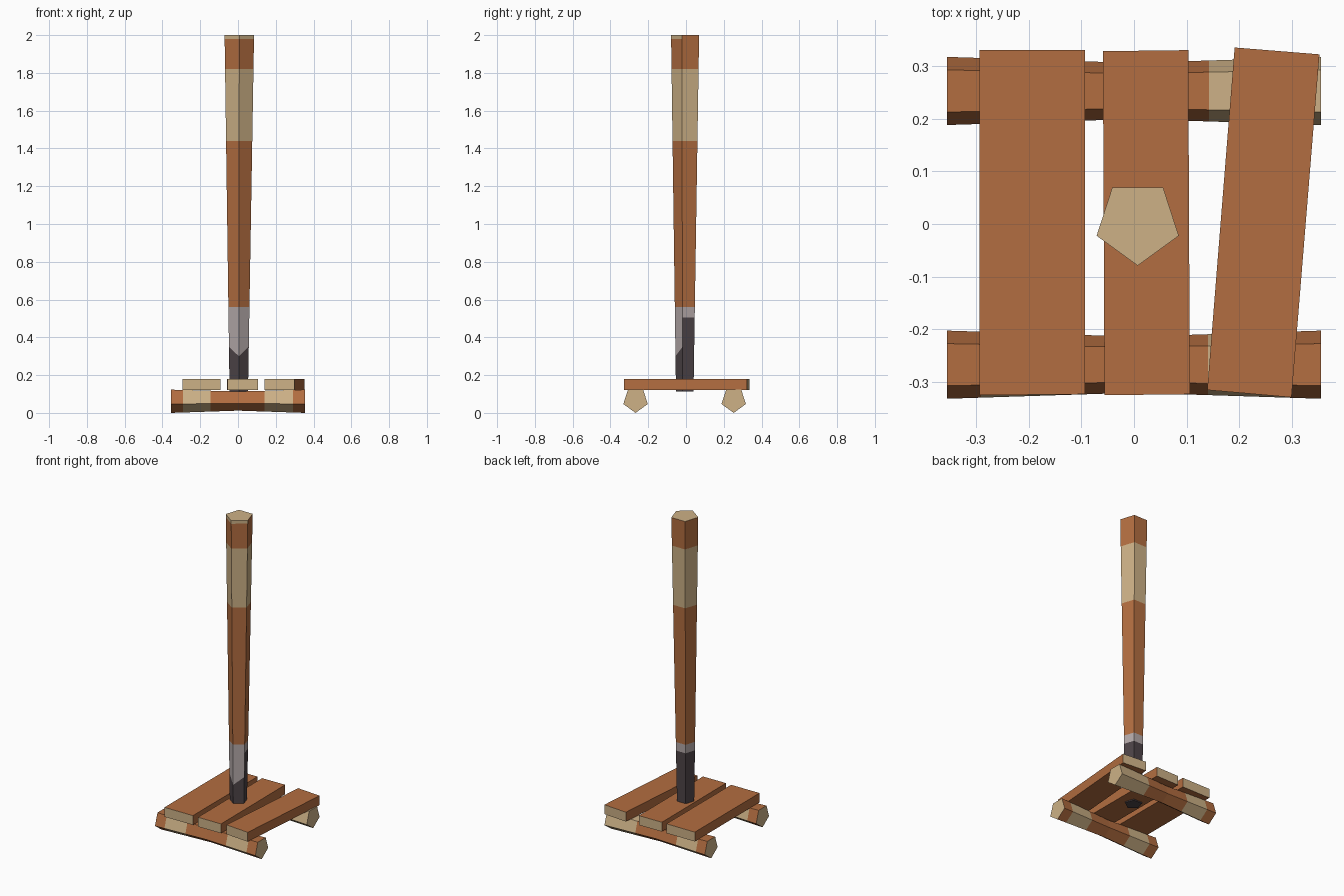
import bpy, bmesh, math
from mathutils import Vector

if "Cube" in bpy.data.objects:
    bpy.data.objects.remove(bpy.data.objects["Cube"])


def material(name, rgb):
    m = bpy.data.materials.new(name)
    m.diffuse_color = (*rgb, 1)
    m.use_nodes = True
    m.node_tree.nodes["Principled BSDF"].inputs["Base Color"].default_value = m.diffuse_color
    return m


MATS = [material("brown wood", (0.45, 0.155, 0.052)),
        material("pale wood", (0.61, 0.44, 0.24)),
        material("light grey", (0.46, 0.40, 0.40)),
        material("charcoal", (0.075, 0.058, 0.064))]
BROWN, PALE, GREY, CHARCOAL = range(4)


def loft(name, rings, rule, start_cap, end_cap):
    """Join matching rings of points; rule(band, side) picks each colour."""
    bm = bmesh.new()
    vs = [[bm.verts.new(p) for p in ring] for ring in rings]
    n = len(rings[0])
    for i in range(len(rings) - 1):
        for k in range(n):
            j = (k + 1) % n
            f = bm.faces.new((vs[i][k], vs[i][j], vs[i + 1][j], vs[i + 1][k]))
            f.material_index = rule(i, k)
    bm.faces.new(vs[0]).material_index = start_cap
    bm.faces.new(vs[-1]).material_index = end_cap
    bmesh.ops.recalc_face_normals(bm, faces=bm.faces)
    me = bpy.data.meshes.new(name)
    bm.to_mesh(me)
    bm.free()
    for m in MATS:
        me.materials.append(m)
    ob = bpy.data.objects.new(name, me)
    bpy.context.collection.objects.link(ob)
    return ob


def pentagon(r):
    """Five points, first one pointing down the second axis."""
    return [(r * math.cos(a), r * math.sin(a))
            for a in (math.radians(-90 + 72 * k) for k in range(5))]


# Post: five-sided, widening upward, with colour bands
def post_ring(z, dip=0.0):
    ring = []
    for k in range(5):
        h = z - (dip if k == 0 else 0)
        t = h / 2
        x, y = pentagon(0.0495 + 0.0325 * t)[k]
        ring.append((x + 0.004 + 0.003 * t, y - 0.002 + 0.005 * t, h))
    return ring


FRONT = (0, 4)                       # the two sides meeting at the front edge
heights = [0.113, 0.35, 0.505, 0.56, 1.44, 1.82, 1.98, 2.0]
bands = [CHARCOAL, CHARCOAL, GREY, BROWN, PALE, BROWN, BROWN]


def post_rule(i, k):
    if k in FRONT and i == 1:
        return GREY
    if k in FRONT and i == 6:
        return PALE
    return bands[i]


loft("post", [post_ring(z, 0.05 if z == 0.35 else 0) for z in heights],
     post_rule, CHARCOAL, PALE)


# Rails: five-sided, edge down, thinner in the middle, with pale bands
def rail(name, y, xs, colours):
    rings = []
    for x in xs:
        r = 0.056 + 0.012 * abs(x) / 0.355
        rings.append([(x, y + a, 0.068 + b) for a, b in pentagon(r)])
    loft(name, rings, lambda i, k: colours[i], PALE, PALE)


rail("front_rail", -0.267, [-0.355, -0.29, -0.145, 0, 0.14, 0.29, 0.355],
     [BROWN, PALE, BROWN, BROWN, PALE, BROWN])
rail("back_rail", 0.2525, [-0.355, -0.29, -0.145, 0, 0.142, 0.355],
     [BROWN, PALE, BROWN, BROWN, PALE])

# Planks: slabs with pale cut ends, the right one knocked askew
planks = {
    "left_plank": [(-0.293, -0.325), (-0.093, -0.323), (-0.093, 0.33), (-0.293, 0.33)],
    "middle_plank": [(-0.056, -0.325), (0.106, -0.323), (0.103, 0.33), (-0.059, 0.328)],
    "right_plank": [(0.139, -0.315), (0.299, -0.329), (0.352, 0.322), (0.191, 0.335)],
}
for name, corners in planks.items():
    loft(name, [[(x, y, z) for x, y in corners] for z in (0.12, 0.18)],
         lambda i, k: PALE if k in (0, 2) else BROWN, BROWN, BROWN)
